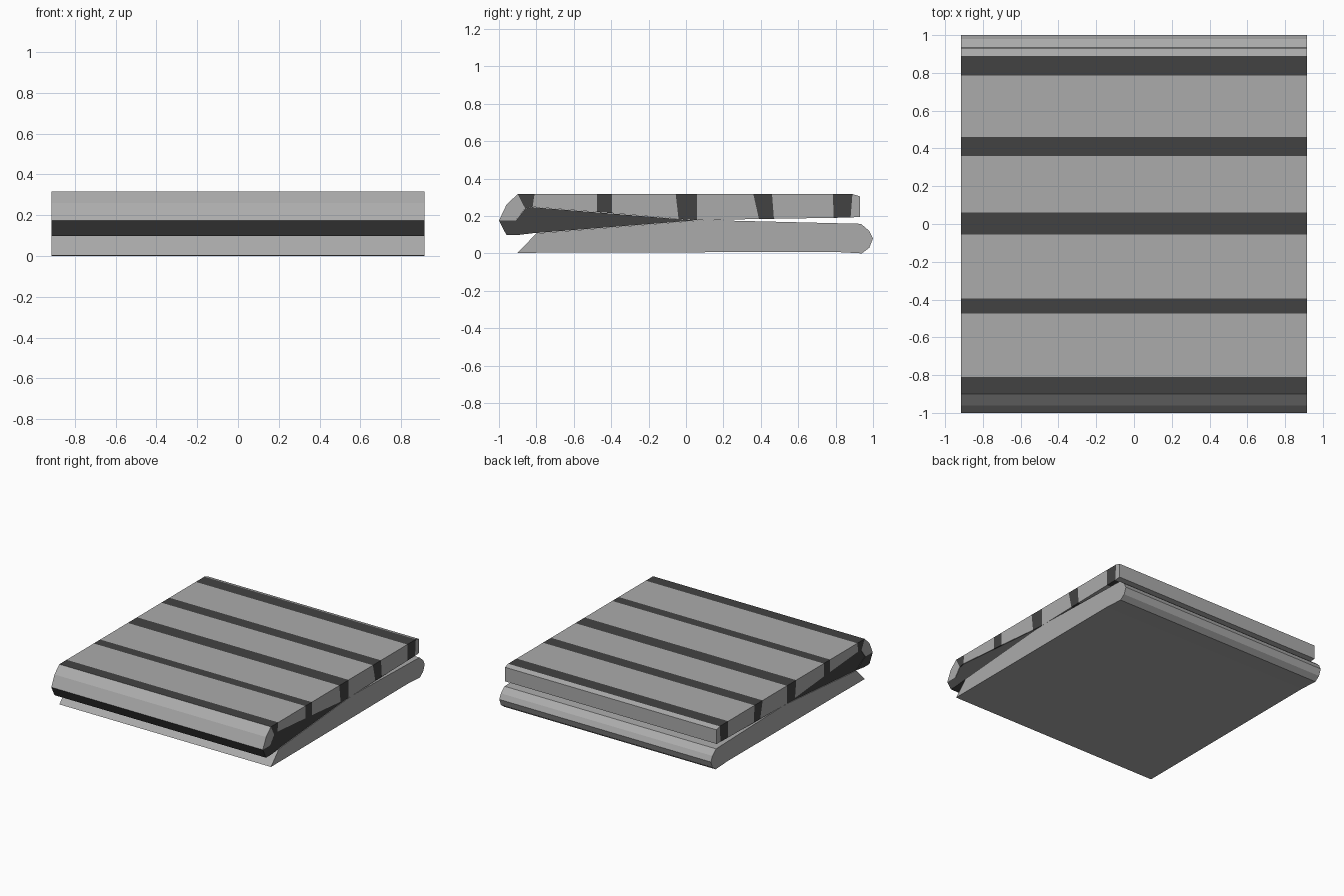
import bpy

if "Cube" in bpy.data.objects:
    bpy.data.objects.remove(bpy.data.objects["Cube"])


def make_mat(name, value):
    m = bpy.data.materials.new(name)
    m.diffuse_color = (value, value, value, 1)
    m.use_nodes = True
    m.node_tree.nodes["Principled BSDF"].inputs["Base Color"].default_value = m.diffuse_color
    return m


MATS = [make_mat("light grey", 0.41), make_mat("charcoal", 0.055)]
LIGHT, DARK = 0, 1


def extrude_cells(name, cells, half):
    """Extrude adjoining y-z cells across x, leaving no walls between them."""
    verts, index, faces, mats = [], {}, [], []

    def vid(x, p):
        key = (x, p)
        if key not in index:
            index[key] = len(verts)
            verts.append((x, p[0], p[1]))
        return index[key]

    edges = {}
    for pts, mat in cells:
        # anticlockwise seen from +x
        area = sum(a[0] * b[1] - b[0] * a[1] for a, b in zip(pts, pts[1:] + pts[:1]))
        if area < 0:
            pts = pts[::-1]
        faces.append([vid(half, p) for p in pts])
        faces.append([vid(-half, p) for p in reversed(pts)])
        mats += [mat, mat]
        for a, b in zip(pts, pts[1:] + pts[:1]):
            edges[(a, b)] = mat
    for (a, b), mat in edges.items():
        if (b, a) not in edges:
            faces.append([vid(half, a), vid(-half, a), vid(-half, b), vid(half, b)])
            mats.append(mat)
    me = bpy.data.meshes.new(name)
    me.from_pydata(verts, [], faces)
    for m in MATS:
        me.materials.append(m)
    me.polygons.foreach_set("material_index", mats)
    me.update()
    ob = bpy.data.objects.new(name, me)
    bpy.context.collection.objects.link(ob)
    return ob


HALF = 0.915

# lower layer with rounded back edge and bevelled front
lower = [(-0.90, 0.003), (0.79, 0.008), (0.94, 0.0), (0.98, 0.03), (1.0, 0.08),
         (0.98, 0.12), (0.935, 0.158), (0.11, 0.178), (0.05, 0.175), (-0.80, 0.107)]
extrude_cells("lower_layer", [(lower, LIGHT)], HALF)

# upper layer: alternating stripes between (top y) and (bottom point) cuts
TOP = 0.317
cuts = [(-0.90, (-0.86, 0.24)), (-0.81, (-0.82, 0.248)), (-0.475, (-0.475, 0.221)),
        (-0.395, (-0.395, 0.215)), (-0.055, (-0.04, 0.184)), (0.06, (0.06, 0.177)),
        (0.36, (0.39, 0.184)), (0.46, (0.47, 0.185)), (0.785, (0.79, 0.19)),
        (0.89, (0.88, 0.192))]
cells = []
for i, (a, b) in enumerate(zip(cuts, cuts[1:])):
    cells.append(([(a[0], TOP), a[1], b[1], (b[0], TOP)], LIGHT if i % 2 else DARK))
# back end
cells.append(([(0.89, TOP), (0.88, 0.192), (0.93, 0.195), (0.93, 0.305)], LIGHT))
# folded front edge: light upper half, dark lower half
cells.append(([(-0.90, TOP), (-0.96, 0.26), (-1.0, 0.175), (-0.91, 0.175), (-0.86, 0.24)], LIGHT))
cells.append(([(-1.0, 0.175), (-0.96, 0.098), (-0.90, 0.098), (-0.80, 0.110), (-0.91, 0.175)], DARK))
extrude_cells("upper_layer", cells, HALF)

# dark filling wedge inside the fold
wedge = [(-0.91, 0.175), (-0.80, 0.109), (0.055, 0.176), (-0.82, 0.247), (-0.86, 0.239)]
extrude_cells("fold_wedge", [(wedge, DARK)], HALF - 0.004)
